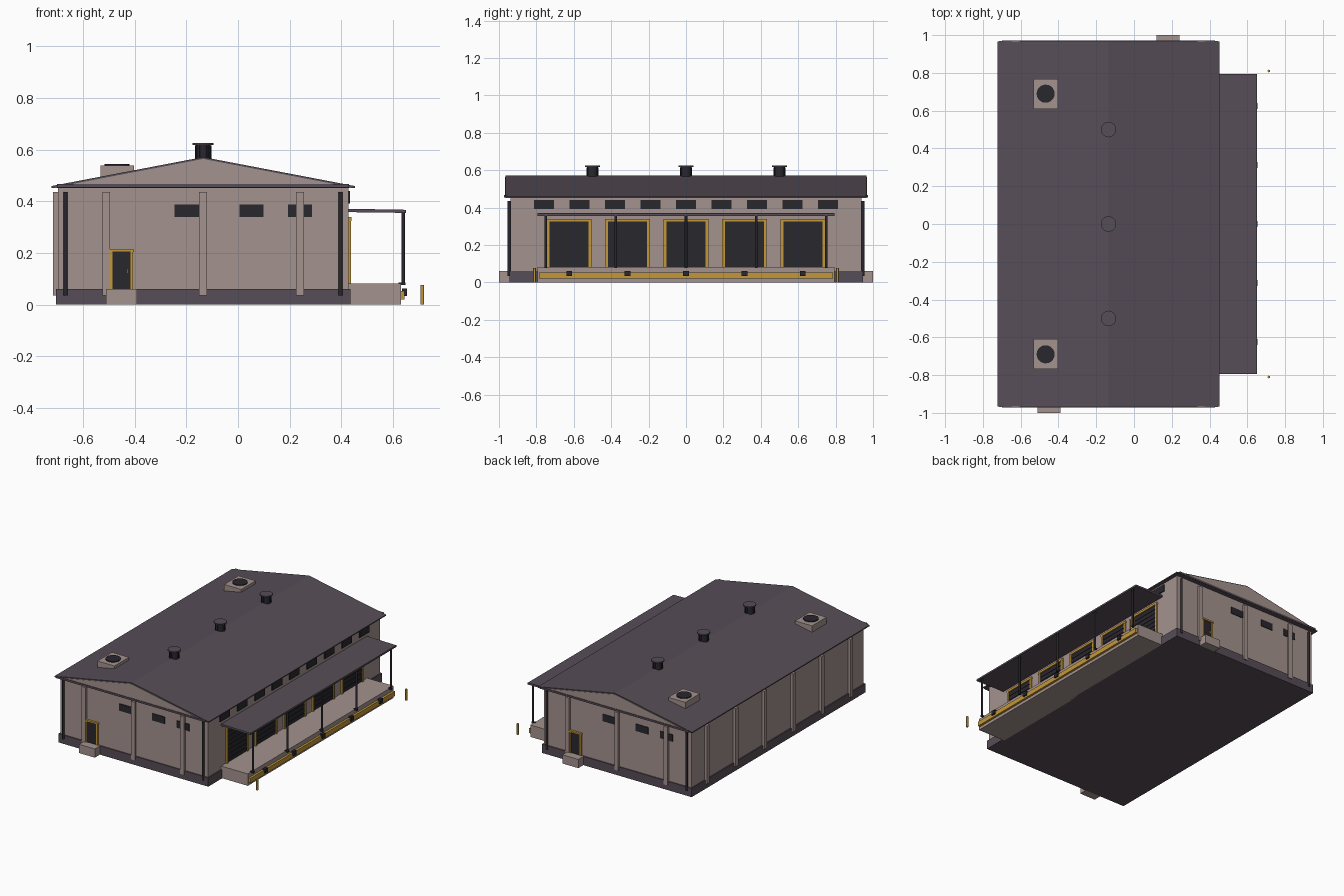
import bpy, math

if "Cube" in bpy.data.objects:
    bpy.data.objects.remove(bpy.data.objects["Cube"])


def material(name, rgb):
    m = bpy.data.materials.new(name)
    m.diffuse_color = (*rgb, 1)
    m.use_nodes = True
    m.node_tree.nodes["Principled BSDF"].inputs["Base Color"].default_value = m.diffuse_color
    return m


WALL = material("wall_plaster", (0.37, 0.29, 0.27))
ROOF = material("roof_metal", (0.095, 0.075, 0.095))
DARK = material("dark_metal", (0.022, 0.02, 0.027))
YELLOW = material("safety_yellow", (0.55, 0.31, 0.04))
CX = -0.135  # ridge line of the building


def mesh_object(name, verts, faces, mat):
    me = bpy.data.meshes.new(name)
    me.from_pydata(verts, [], faces)
    me.materials.append(mat)
    ob = bpy.data.objects.new(name, me)
    bpy.context.collection.objects.link(ob)
    return ob


def box(name, x, y, z, mat):
    v = [(a, b, c) for a in sorted(x) for b in sorted(y) for c in sorted(z)]
    f = [(0, 1, 3, 2), (4, 6, 7, 5), (0, 4, 5, 1), (2, 3, 7, 6), (0, 2, 6, 4), (1, 5, 7, 3)]
    return mesh_object(name, v, f, mat)


def prism(name, profile, y, mat):
    """Extrude an (x, z) profile along y."""
    n = len(profile)
    v = [(px, y[0], pz) for px, pz in profile] + [(px, y[1], pz) for px, pz in profile]
    f = [tuple(range(n)), tuple(range(2 * n - 1, n - 1, -1))]
    f += [(i, i + n, (i + 1) % n + n, (i + 1) % n) for i in range(n)]
    return mesh_object(name, v, f, mat)


def cylinder(name, x, y, z, r, mat, sides=16):
    bpy.ops.mesh.primitive_cylinder_add(vertices=sides, radius=r, depth=z[1] - z[0],
                                        location=(x, y, (z[0] + z[1]) / 2))
    ob = bpy.context.object
    ob.name = name
    ob.data.materials.append(mat)
    bpy.ops.object.shade_smooth_by_angle(angle=math.radians(40))
    return ob


# Main body
box("plinth", (-0.705, 0.435), (-0.945, 0.945), (0, 0.06), ROOF)
box("walls", (-0.697, 0.427), (-0.937, 0.937), (0.06, 0.455), WALL)
prism("roof", [(-0.722, 0.452), (0.452, 0.452), (0.452, 0.459), (CX, 0.571), (-0.722, 0.459)],
      (-0.965, 0.965), ROOF)

# Gable ends: front, and back turned half way round the ridge line
for s, end in ((1, "front"), (-1, "back")):
    def xs(a, b):
        return (CX + s * (a - CX), CX + s * (b - CX))

    def ys(a, b):
        return (s * a, s * b)

    prism(end + "_gable", [(-0.715, 0.453), (0.445, 0.453), (CX, 0.564)], ys(-0.968, -0.96), WALL)
    box(end + "_cornice", (-0.70, 0.43), ys(-0.972, -0.96), (0.453, 0.466), ROOF)
    for i, x in enumerate((-0.51, CX, 0.24)):
        box(f"{end}_pilaster_{i}", xs(x - 0.015, x + 0.015), ys(-0.951, -0.93), (0.035, 0.435), WALL)
    for i, (a, b) in enumerate(((-0.245, -0.148), (0.005, 0.099), (0.193, 0.287))):
        box(f"{end}_window_{i}", xs(a, b), ys(-0.942, -0.93), (0.34, 0.388), DARK)
    for i, x in enumerate((-0.667, 0.397)):
        cylinder(f"{end}_downpipe_{i}", xs(x, x)[0], s * -0.946, (0.035, 0.435), 0.008, DARK, 10)
    # Personnel door
    box(end + "_door", xs(-0.487, -0.415), ys(-0.943, -0.93), (0.06, 0.205), DARK)
    box(end + "_door_jamb_a", xs(-0.495, -0.485), ys(-0.948, -0.93), (0.06, 0.205), YELLOW)
    box(end + "_door_jamb_b", xs(-0.417, -0.407), ys(-0.948, -0.93), (0.06, 0.205), YELLOW)
    box(end + "_door_lintel", xs(-0.499, -0.403), ys(-0.952, -0.93), (0.203, 0.214), YELLOW)
    box(end + "_door_handle", xs(-0.429, -0.424), ys(-0.95, -0.94), (0.12, 0.137), YELLOW)
    box(end + "_door_step", xs(-0.51, -0.39), ys(-1.0, -0.94), (0, 0.06), WALL)

# Left wall pilasters
for i in range(6):
    y = -0.781 + i * 0.3125
    box(f"left_pilaster_{i}", (-0.716, -0.69), (y - 0.015, y + 0.015), (0.035, 0.435), WALL)

# High windows on the loading side
for i in range(9):
    y = (i - 4) * 0.19
    box(f"high_window_{i}", (0.42, 0.433), (y - 0.053, y + 0.053), (0.392, 0.44), DARK)

# Loading dock
box("dock", (0.42, 0.63), (-0.793, 0.793), (0, 0.082), WALL)
box("dock_edge_guard", (0.62, 0.645), (-0.785, 0.785), (0.02, 0.052), YELLOW)

# Roller doors, with frames, slats and dock bumpers
for i in range(5):
    y = (i - 2) * 0.3125
    box(f"roller_door_{i}", (0.42, 0.430), (y - 0.108, y + 0.108), (0.082, 0.325), DARK)
    for k in range(8):
        z = 0.085 + k * 0.03
        box(f"roller_slat_{i}_{k}", (0.425, 0.433), (y - 0.107, y + 0.107), (z, z + 0.025), DARK)
    for t in (-1, 1):
        box(f"roller_jamb_{i}", (0.42, 0.438), (y + t * 0.104, y + t * 0.119), (0.082, 0.33), YELLOW)
    box(f"roller_lintel_{i}", (0.42, 0.439), (y - 0.121, y + 0.121), (0.324, 0.339), YELLOW)
    box(f"dock_bumper_{i}", (0.635, 0.655), (y - 0.015, y + 0.015), (0.033, 0.062), DARK)

# Canopy and posts
prism("canopy", [(0.42, 0.358), (0.65, 0.355), (0.65, 0.367), (0.42, 0.371)], (-0.793, 0.793), ROOF)
for i in range(5):
    cylinder(f"canopy_post_{i}", 0.64, (i - 2) * 0.375, (0.082, 0.358), 0.007, DARK, 10)
    box(f"post_foot_{i}", (0.622, 0.648), ((i - 2) * 0.375 - 0.007, (i - 2) * 0.375 + 0.007),
        (0.076, 0.086), DARK)

# Bollards
for s in (-1, 1):
    cylinder("bollard", 0.714, s * 0.81, (0, 0.076), 0.007, YELLOW, 10)

# Rooftop cooling units
for s in (-1, 1):
    box("cooling_unit", (-0.533, -0.403), (s * 0.61, s * 0.768), (0.48, 0.539), WALL)
    cylinder("cooling_fan", -0.468, s * 0.69, (0.53, 0.545), 0.048, DARK, 20)

# Ridge vents with ribs and caps
for i in range(3):
    y = (i - 1) * 0.5
    cylinder(f"ridge_vent_{i}", CX, y, (0.54, 0.618), 0.029, DARK)
    for k in range(6):
        rib = box(f"vent_rib_{i}_{k}", (-0.032, 0.032), (-0.002, 0.002), (0.55, 0.615), DARK)
        rib.location = (CX, y, 0)
        rib.rotation_euler.z = k * math.pi / 6
    cylinder(f"vent_cap_{i}", CX, y, (0.617, 0.625), 0.041, ROOF, 20)
